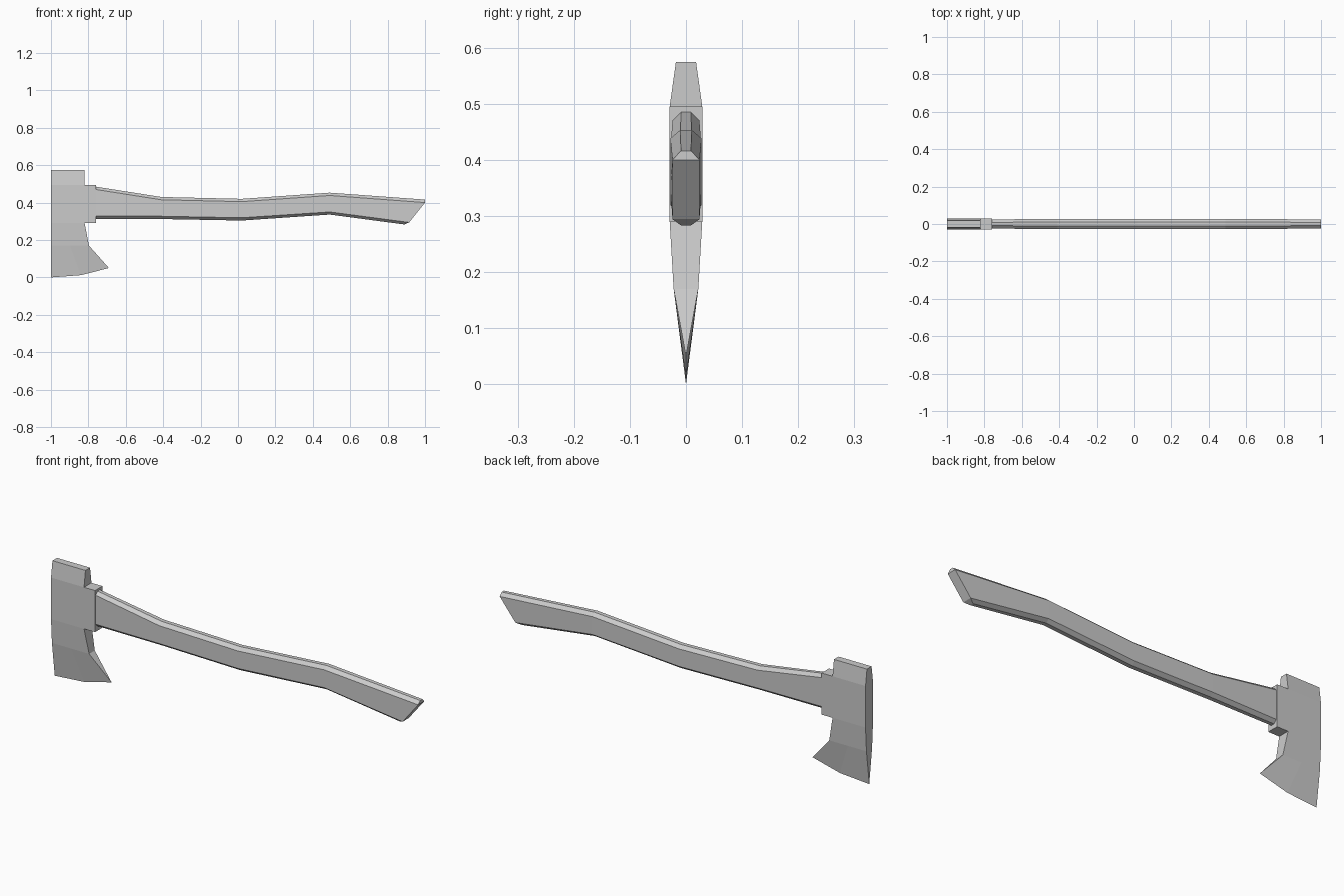
import bpy, bmesh
from mathutils import Vector

if "Cube" in bpy.data.objects:
    bpy.data.objects.remove(bpy.data.objects["Cube"])


def finish(name, bm):
    bmesh.ops.remove_doubles(bm, verts=bm.verts, dist=1e-5)
    bmesh.ops.recalc_face_normals(bm, faces=bm.faces)
    mesh = bpy.data.meshes.new(name)
    bm.to_mesh(mesh)
    bm.free()
    obj = bpy.data.objects.new(name, mesh)
    bpy.context.collection.objects.link(obj)
    return obj


def loft(bm, rings):
    """Join closed rings of equal length with side faces and cap both ends."""
    loops = [[bm.verts.new(p) for p in ring] for ring in rings]
    n = len(loops[0])
    for a, b in zip(loops, loops[1:]):
        for i in range(n):
            j = (i + 1) % n
            bm.faces.new((a[i], a[j], b[j], b[i]))
    return loops


# Axe head: wedge rows of (z, half thickness, inner x), poll down to cheek
bm = bmesh.new()
rows = [(0.574, 0.018, -0.82), (0.495, 0.029, -0.82),
        (0.29, 0.029, -0.82), (0.17, 0.022, -0.797)]
rings = []
for z, h, x1 in rows:
    xs = (-1.0, (x1 - 1) / 2, x1)
    rings.append([(x, -h, z) for x in xs] + [(x, h, z) for x in reversed(xs)])
# Curved cutting edge, where both sides meet
edge = [(-1.0, 0, 0.0), (-0.84, 0, 0.012), (-0.69, 0, 0.05)]
loops = loft(bm, rings)
bm.faces.new(loops[0])
last = loops[-1]
tip = [bm.verts.new(p) for p in edge]
for k in range(2):
    bm.faces.new((last[k], last[k + 1], tip[k + 1], tip[k]))
    bm.faces.new((last[5 - k], last[4 - k], tip[k + 1], tip[k]))
bm.faces.new((last[2], last[3], tip[2]))
bm.faces.new((last[5], last[0], tip[0]))
bmesh.ops.recalc_face_normals(bm, faces=bm.faces)
# Collar around the handle, pulled from the inner face of the eye
socket = next(f for f in bm.faces if f.normal.x > 0.9
              and abs(f.calc_center_median().z - 0.3925) < 0.02)
out = bmesh.ops.extrude_discrete_faces(bm, faces=[socket])["faces"][0]
bmesh.ops.translate(bm, verts=out.verts, vec=Vector((0.06, 0, 0)))
finish("axe_head", bm)

# Handle: chamfered sections, (x, z) at top, upper edge, lower edge, bottom
bm = bmesh.new()


def straight(x, *zs):
    return [(x, z) for z in zs]


sections = [
    (straight(-0.76, 0.485, 0.47, 0.327, 0.312), 0.024),
    (straight(-0.41, 0.43, 0.415, 0.327, 0.312), 0.028),
    (straight(0.02, 0.42, 0.405, 0.319, 0.304), 0.028),
    (straight(0.49, 0.453, 0.438, 0.35, 0.336), 0.028),
    ([(1.0, 0.416), (1.0, 0.40), (0.915, 0.294), (0.89, 0.283)], 0.024),
]
rings = []
for pts, h in sections:
    ws = (h * 0.37, h, h, h * 0.37)
    side = [(x, w, z) for (x, z), w in zip(pts, ws)]
    rings.append(side + [(x, -y, z) for x, y, z in reversed(side)])
loops = loft(bm, rings)
for ring in (loops[0], loops[-1]):
    for k in range(3):
        bm.faces.new((ring[k], ring[k + 1], ring[6 - k], ring[7 - k]))
finish("handle", bm)
